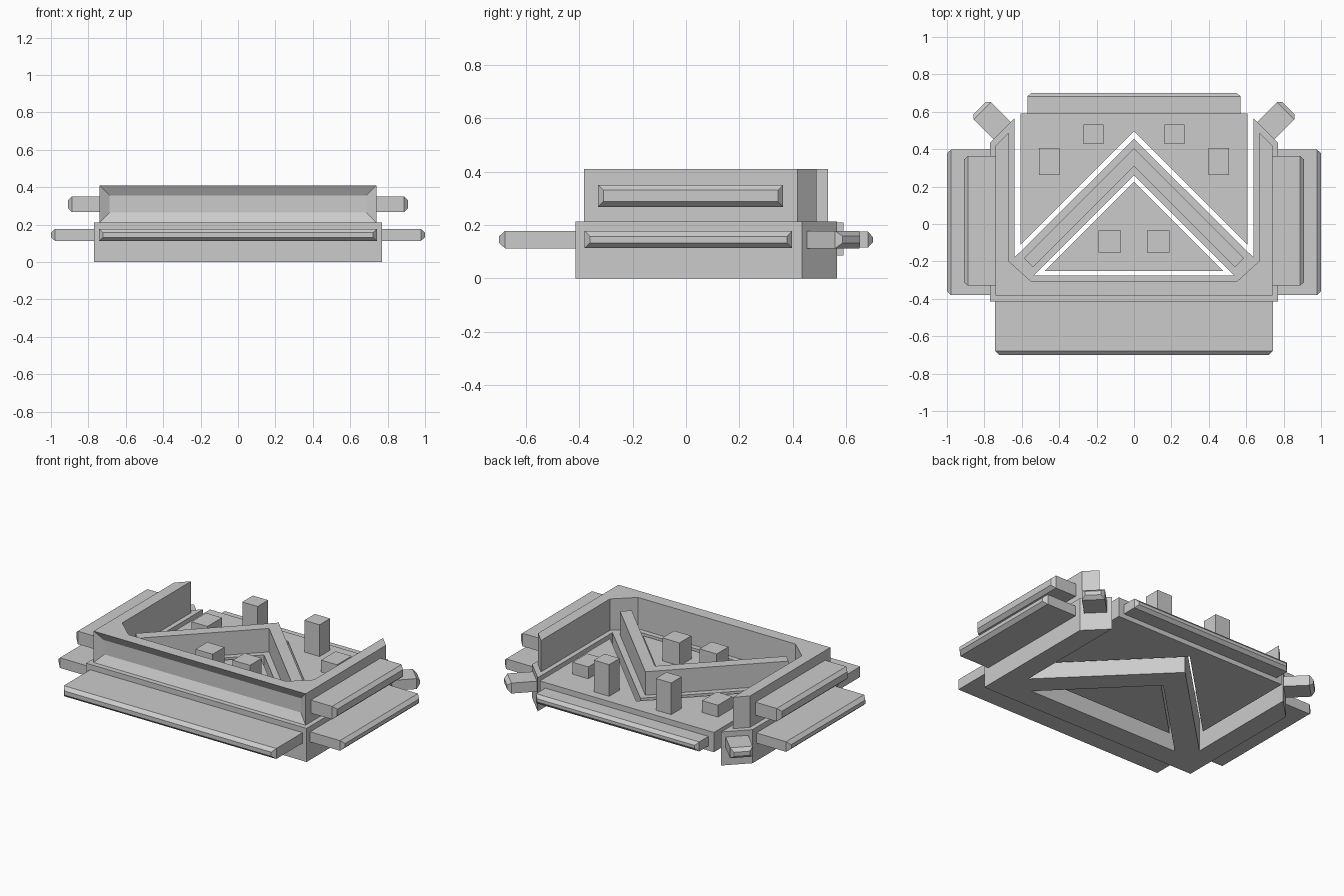
import bpy, bmesh
from math import radians
from mathutils import Matrix, Vector

if "Cube" in bpy.data.objects:
    bpy.data.objects.remove(bpy.data.objects["Cube"])


def finish(bm, name):
    bmesh.ops.recalc_face_normals(bm, faces=bm.faces[:])
    mesh = bpy.data.meshes.new(name)
    bm.to_mesh(mesh)
    bm.free()
    ob = bpy.data.objects.new(name, mesh)
    bpy.context.collection.objects.link(ob)
    return ob


def mirror_x(bm):
    dup = bmesh.ops.duplicate(bm, geom=bm.verts[:] + bm.edges[:] + bm.faces[:])["geom"]
    for v in dup:
        if isinstance(v, bmesh.types.BMVert):
            v.co.x *= -1
    bmesh.ops.reverse_faces(bm, faces=[f for f in dup if isinstance(f, bmesh.types.BMFace)])
    bmesh.ops.remove_doubles(bm, verts=bm.verts[:], dist=1e-5)


def prism(name, half, z0, z1, groove=None):
    """Extrude the right half of a plan outline and mirror it across x = 0."""
    bm = bmesh.new()
    face = bm.faces.new([bm.verts.new((x, y, z0)) for x, y in half])
    ext = bmesh.ops.extrude_face_region(bm, geom=[face], use_keep_orig=True)["geom"]
    for v in ext:
        if isinstance(v, bmesh.types.BMVert):
            v.co.z = z1
    centre = [f for f in bm.faces if all(abs(v.co.x) < 1e-6 for v in f.verts)]
    bmesh.ops.delete(bm, geom=centre, context='FACES')
    mirror_x(bm)
    bmesh.ops.recalc_face_normals(bm, faces=bm.faces[:])
    if groove:
        inset, depth = groove
        ymin = min(v.co.y for v in bm.verts)
        front = [f for f in bm.faces if all(v.co.y < ymin + 1e-5 for v in f.verts)]
        bmesh.ops.inset_region(bm, faces=front, thickness=inset, use_even_offset=True)
        for v in {v for f in front for v in f.verts}:
            v.co.y += depth
    return finish(bm, name)


def rect(x0, x1, y0, y1):
    return [(x0, y0), (x1, y0), (x1, y1), (x0, y1)]


def tongue(name, root, angle, length, half_w, z0, z1, tip=0.022, both=False):
    """Flat tab pointing along angle, its end chamfered on all four sides."""
    bm = bmesh.new()
    h = (z1 - z0) / 2
    rings = []
    for x, s in ((0, 0), (length - tip, 0), (length, 0.02)):
        rings.append([bm.verts.new((x, a * (half_w - s), b * (h - s)))
                      for a, b in ((-1, -1), (1, -1), (1, 1), (-1, 1))])
    for r0, r1 in zip(rings, rings[1:]):
        for i in range(4):
            j = (i + 1) % 4
            bm.faces.new((r0[i], r0[j], r1[j], r1[i]))
    bm.faces.new(rings[0])
    bm.faces.new(rings[-1])
    place = Matrix.Translation(Vector((*root, (z0 + z1) / 2))) @ Matrix.Rotation(radians(angle), 4, 'Z')
    bm.transform(place)
    if both:
        mirror_x(bm)
    return finish(bm, name)


# Lower U-shaped body with the triangular frame across it
prism("lower_body", [(0, -.415), (.77, -.415), (.77, .435), (.64, .565), (.64, -.18),
                     (0, .455), (0, .26), (.535, -.275), (0, -.275)], 0, .212)

# Upper U-shaped wall with a shallow slot in the front
prism("upper_wall", [(0, -.383), (.74, -.383), (.74, .418), (.67, .49), (.67, -.198),
                     (.55, -.307), (0, -.307)], .212, .41, groove=(.054, .03))

# Chevron ridge on the triangular frame
prism("chevron_ridge", [(0, .406), (0, .31), (.54, -.23), (.588, -.182)], .205, .36)

# Floor plates, separated from the body by narrow gaps
prism("rear_floor", [(0, .497), (.608, -.111), (.608, .59), (0, .59)], .085, .21)
prism("triangle_floor", [(0, .225), (0, -.25), (.475, -.25)], .085, .21)

# Posts standing on the floor plates
prism("tall_posts", rect(.163, .27, .428, .533), .2, .41)
prism("low_blocks", rect(.397, .508, .262, .407), .2, .285)
prism("middle_posts", rect(.07, .19, -.153, -.035), .2, .355)

# Tongues round the outside
tongue("front_tongue", (0, -.40), -90, .30, .742, .112, .178)
tongue("rear_tongue", (0, .57), 90, .13, .57, .115, .175, tip=.018)
tongue("lower_side_tongues", (.75, .009), 0, .25, .389, .113, .177, both=True)
tongue("upper_side_tongues", (.72, .017), 0, .19, .347, .268, .35, both=True)
tongue("diagonal_tongues", (.70, .494), 45, .178, .066, .112, .178, both=True)
